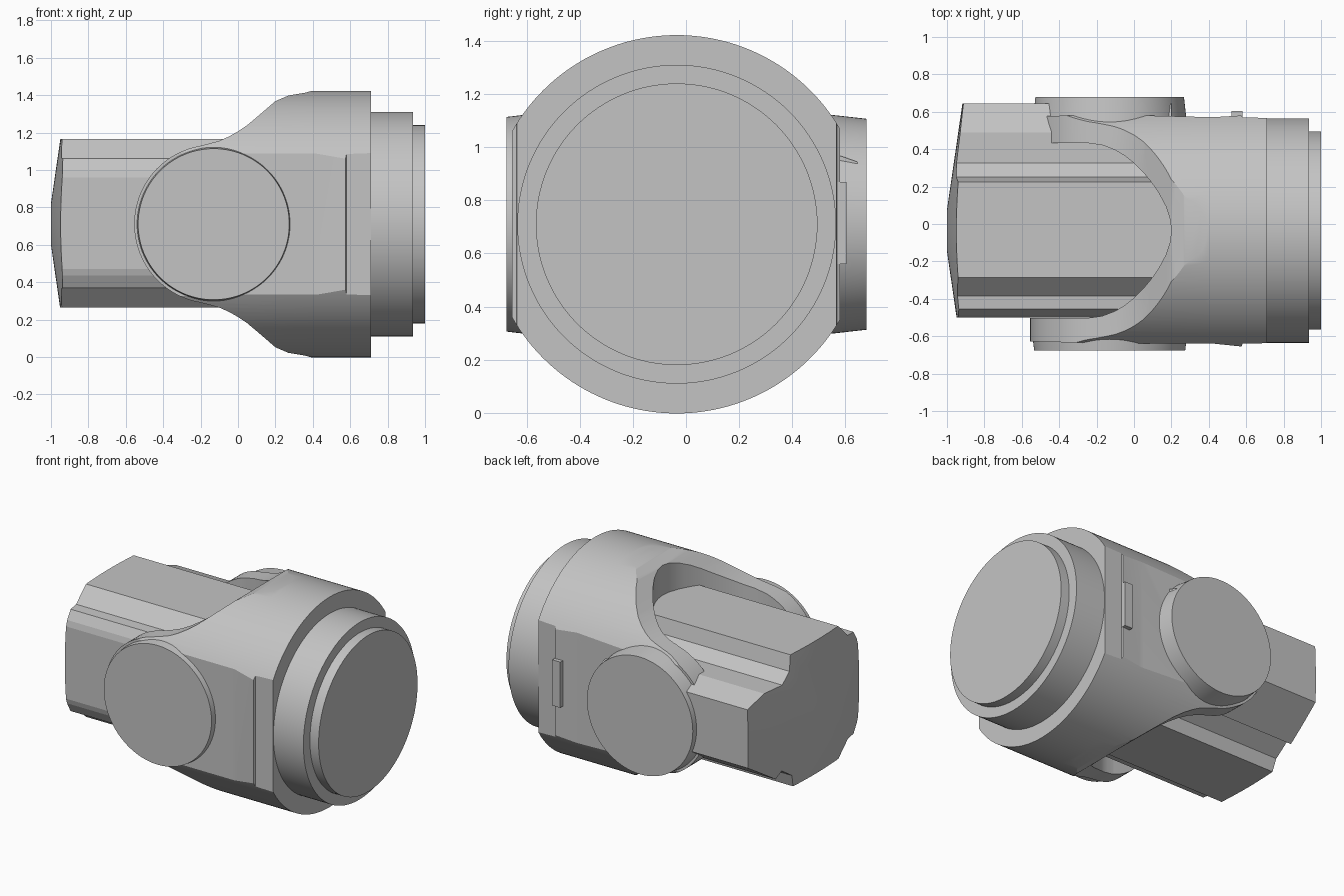
import bpy, bmesh, math
from mathutils import Vector

if "Cube" in bpy.data.objects:
    bpy.data.objects.remove(bpy.data.objects["Cube"])

CY, CZ = -0.035, 0.71      # main axis, running along x
PIVOT_X = -0.13            # cross pin axis, running along y

steel = bpy.data.materials.new("plain_grey")
steel.use_nodes = True
GREY = (0.55, 0.55, 0.55, 1)
steel.diffuse_color = GREY
steel.node_tree.nodes["Principled BSDF"].inputs["Base Color"].default_value = GREY


def finish(name, bm):
    bmesh.ops.recalc_face_normals(bm, faces=bm.faces)
    mesh = bpy.data.meshes.new(name)
    bm.to_mesh(mesh)
    bm.free()
    mesh.materials.append(steel)
    ob = bpy.data.objects.new(name, mesh)
    bpy.context.collection.objects.link(ob)
    return ob


def prism(name, outline, place, low, high):
    """Extrude a 2D outline; place(u, v, w) maps it into space."""
    bm = bmesh.new()
    base = bm.faces.new([bm.verts.new(place(u, v, low)) for u, v in outline])
    top = bmesh.ops.extrude_face_region(bm, geom=[base])["geom"]
    shift = Vector(place(0, 0, high)) - Vector(place(0, 0, low))
    bmesh.ops.translate(bm, verts=[g for g in top if isinstance(g, bmesh.types.BMVert)], vec=shift)
    return finish(name, bm)


def lathe(name, profile, place, steps=128):
    """Closed solid of revolution from (position, radius) rings."""
    bm = bmesh.new()
    turn = [math.tau * i / steps for i in range(steps)]
    rings = [[bm.verts.new(place(p, r * math.cos(a), r * math.sin(a))) for a in turn]
             for p, r in profile]
    for a, b in zip(rings, rings[1:]):
        for i in range(steps):
            j = (i + 1) % steps
            bm.faces.new((a[i], a[j], b[j], b[i]))
    bm.faces.new(rings[0])
    bm.faces.new(rings[-1])
    return finish(name, bm)


def keep_common(ob, cutter):
    mod = ob.modifiers.new("trim", 'BOOLEAN')
    mod.operation, mod.solver, mod.object = 'INTERSECT', 'EXACT', cutter
    bpy.context.view_layer.objects.active = ob
    bpy.ops.object.modifier_apply(modifier=mod.name)
    bpy.data.objects.remove(cutter)


def smooth(ob, angle=25):
    bpy.ops.object.select_all(action='DESELECT')
    ob.select_set(True)
    bpy.context.view_layer.objects.active = ob
    bpy.ops.object.shade_smooth_by_angle(angle=math.radians(angle))


def along_x(p, u, v):
    return (p, CY + u, CZ + v)


def along_y(p, u, v):
    return (PIVOT_X + u, p, CZ + v)


# Forked housing: side silhouette, plan with slot, and round barrel in common
shoulder = [(0.715, 0.72), (0.42, 0.72), (0.36, 0.703), (0.27, 0.688), (0.2, 0.658),
            (0.15, 0.615), (0.1, 0.572), (0.05, 0.53), (0, 0.496), (-0.05, 0.468),
            (-0.1, 0.446), (-0.15, 0.432)]
arm_end = [(PIVOT_X + 0.425 * math.cos(a), 0.425 * math.sin(a))
           for a in (math.radians(100 + 4 * i) for i in range(41))]
side = shoulder + arm_end + [(x, -z) for x, z in reversed(shoulder)]
slot = [(-0.25, 0.468), (-0.17, 0.457), (-0.1, 0.43), (-0.05, 0.4), (0, 0.36),
        (0.05, 0.31), (0.09, 0.262), (0.13, 0.205), (0.17, 0.13), (0.193, 0.06)]
plan = ([(-0.7, -0.59), (-0.1, -0.604), (0.42, -0.604), (0.575, -0.62), (0.58, -0.605),
         (0.71, -0.602), (0.71, 0.602), (0.58, 0.605), (0.575, 0.615), (0.42, 0.606),
         (-0.06, 0.618), (-0.7, 0.61), (-0.7, 0.468)]
        + slot + [(0.2, 0)] + [(x, -y) for x, y in reversed(slot)] + [(-0.7, -0.468)])

housing = lathe("forked_housing", [(-0.8, 0.712), (0.4, 0.712), (0.8, 0.712)], along_x, 160)
keep_common(housing, prism("side_trim", side, lambda u, v, w: (u, w, CZ + v), -1, 1))
keep_common(housing, prism("plan_trim", plan, lambda u, v, w: (u, CY + v, w), -0.2, 1.7))
smooth(housing)

# Stepped collar
collar = lathe("stepped_collar", [(0.69, 0.6), (0.935, 0.6), (0.935, 0.53), (1.0, 0.53)], along_x)
smooth(collar)

# Tapered pivot bosses on both arms
for name, inner, outer, r_in, r_out in (("front_boss", -0.51, -0.675, 0.424, 0.404),
                                        ("back_boss", 0.44, 0.68, 0.424, 0.397)):
    smooth(lathe(name, [(inner, r_in), (outer, r_out)], along_y))

# Stepped shaft between the arms, with a shallow conical end
section = [(-0.285, 1.165), (0.225, 1.165), (0.25, 1.065), (0.325, 1.0), (0.49, 1.0),
           (0.645, 0.945), (0.645, 0.55), (0.38, 0.38), (0.33, 0.42), (0.225, 0.35),
           (0.2, 0.265), (-0.285, 0.265), (-0.385, 0.365), (-0.455, 0.37),
           (-0.49, 0.435), (-0.5, 0.47), (-0.5, 0.96), (-0.49, 1.0), (-0.455, 1.06),
           (-0.385, 1.065)]
shaft = prism("stepped_shaft", section, lambda u, v, w: (w, u, v), -1.1, 0.2)
keep_common(shaft, lathe("end_trim", [(-1.0, 0.11), (-0.9, 0.8), (0.5, 0.8)], along_x, 64))
smooth(shaft, 12)

# Small raised tab on the back flat
tab = [(0.52, 0.56), (0.58, 0.56), (0.58, 0.87), (0.52, 0.87)]
prism("back_tab", tab, lambda u, v, w: (u, w, v), 0.55, 0.605)
